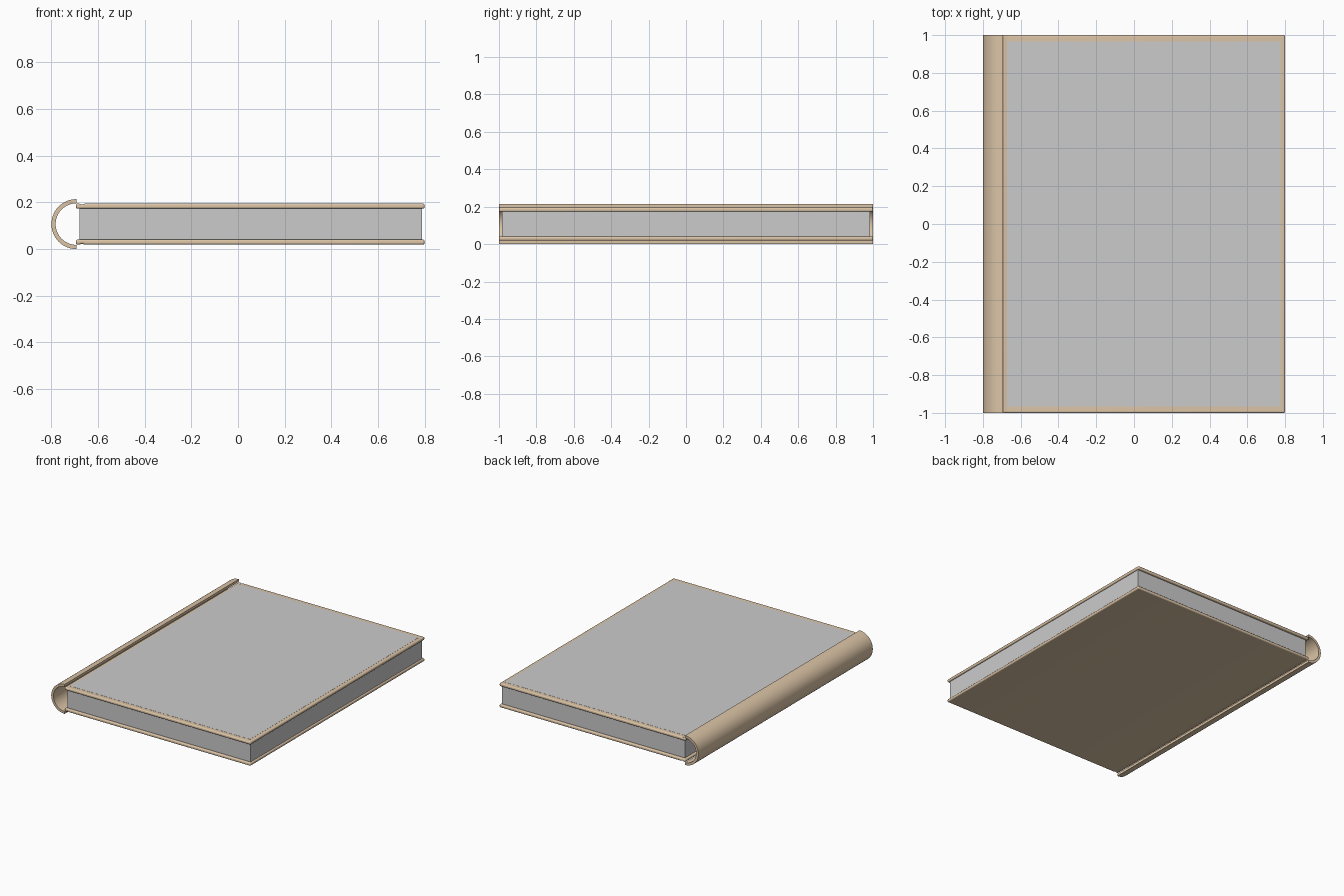
import bpy, bmesh, math

if "Cube" in bpy.data.objects:
    bpy.data.objects.remove(bpy.data.objects["Cube"])

MID = 0.107      # middle height of the book
HALF_LEN = 1.0   # half length along y

tan = bpy.data.materials.new("tan_cover")
tan.diffuse_color = (0.71, 0.55, 0.38, 1)
tan.use_nodes = True
tan.node_tree.nodes["Principled BSDF"].inputs["Base Color"].default_value = tan.diffuse_color


def extrude_profile(name, points, half_len, mat=None):
    """Extrude a closed x-z profile along y."""
    bm = bmesh.new()
    face = bm.faces.new([bm.verts.new((x, -half_len, z)) for x, z in points])
    ext = bmesh.ops.extrude_face_region(bm, geom=[face])
    verts = [g for g in ext["geom"] if isinstance(g, bmesh.types.BMVert)]
    bmesh.ops.translate(bm, verts=verts, vec=(0, 2 * half_len, 0))
    bmesh.ops.recalc_face_normals(bm, faces=bm.faces[:])
    mesh = bpy.data.meshes.new(name)
    bm.to_mesh(mesh)
    bm.free()
    obj = bpy.data.objects.new(name, mesh)
    bpy.context.collection.objects.link(obj)
    if mat:
        mesh.materials.append(mat)
    return obj


def smooth(obj, angle=40):
    bpy.ops.object.select_all(action='DESELECT')
    obj.select_set(True)
    bpy.context.view_layer.objects.active = obj
    bpy.ops.object.shade_smooth_by_angle(angle=math.radians(angle))


# Cover boards with rounded rims and a shallow hinge groove
for name, s in (("top_cover", 1), ("bottom_cover", -1)):
    inner, outer, groove = MID + s * 0.066, MID + s * 0.088, MID + s * 0.084
    board = extrude_profile(name, [
        (-0.695, inner), (0.8, inner), (0.8, outer), (-0.657, outer),
        (-0.669, groove), (-0.681, outer), (-0.695, outer)], HALF_LEN, tan)
    bev = board.modifiers.new("rounded_rim", 'BEVEL')
    bev.width = 0.008
    bev.segments = 4
    bev.limit_method = 'ANGLE'
    bev.angle_limit = math.radians(60)
    smooth(board)

# Half-tube spine
R_OUT, R_IN, CX, N = 0.107, 0.089, -0.693, 32
angles = [math.pi / 2 + math.pi * i / N for i in range(N + 1)]
arc = [(CX + R_OUT * math.cos(a), MID + R_OUT * math.sin(a)) for a in angles]
arc += [(CX + R_IN * math.cos(a), MID + R_IN * math.sin(a)) for a in reversed(angles)]
smooth(extrude_profile("spine", arc, HALF_LEN, tan))

# Page block
pages = extrude_profile("pages", [
    (-0.68, MID - 0.067), (0.79, MID - 0.067),
    (0.79, MID + 0.067), (-0.68, MID + 0.067)], 0.983)

# Thin panel on the front cover
z = MID + 0.088
panel = extrude_profile("cover_panel", [
    (-0.672, z - 0.0005), (0.775, z - 0.0005),
    (0.775, z + 0.0008), (-0.672, z + 0.0008)], 0.967)
